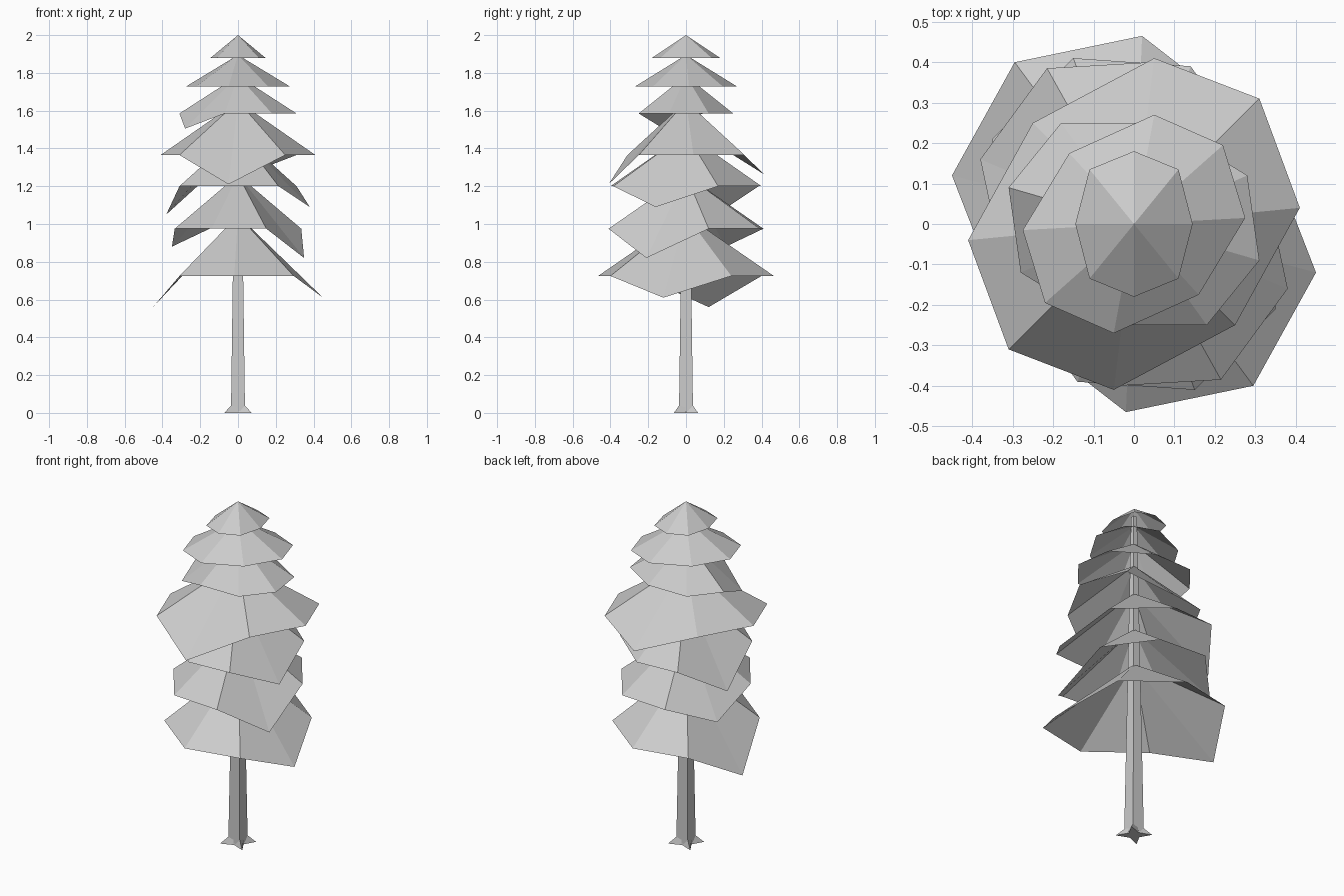
import bpy
import bmesh

if "Cube" in bpy.data.objects:
    bpy.data.objects.remove(bpy.data.objects["Cube"])

grey = bpy.data.materials.new("plain_grey")
grey.diffuse_color = (0.6, 0.6, 0.6, 1)
grey.use_nodes = True
grey.node_tree.nodes["Principled BSDF"].inputs["Base Color"].default_value = grey.diffuse_color


def add_mesh(name, verts, faces, recalc=False):
    mesh = bpy.data.meshes.new(name)
    mesh.from_pydata(verts, [], faces)
    if recalc:
        bm = bmesh.new()
        bm.from_mesh(mesh)
        bmesh.ops.recalc_face_normals(bm, faces=bm.faces)
        bm.to_mesh(mesh)
        bm.free()
    mesh.materials.append(grey)
    obj = bpy.data.objects.new(name, mesh)
    bpy.context.collection.objects.link(obj)
    return obj


def branch_tier(name, apex, rim, half, droops):
    """Open canopy of four folded sheets. half = ridge, corner, ridge, corner;
    the other half is the same outline turned by 180 degrees.
    droops = heights the four sheet corners hang below the rim."""
    outline = half + [(-x, -y) for x, y in half]
    verts = [(0, 0, apex)]
    for i, (x, y) in enumerate(outline):
        drop = droops[i // 2] if i % 2 else 0
        verts.append((x, y, rim - drop))
    faces = []
    for i in range(8):
        faces.append((0, i + 1, (i + 1) % 8 + 1))
    return add_mesh(name, verts, faces)


# Branch tiers from bottom to top
tiers = [
    (1.046, 0.725, [(.295, -.40), (.45, -.12), (.31, .24), (.02, .465)], (.115, 0, .165, 0)),
    (1.26, 0.975, [(.15, -.41), (.35, -.21), (.335, .12), (.14, .39)], (.155, 0, .095, 0)),
    (1.48, 1.20, [(.215, -.385), (.38, -.16), (.31, .17), (.04, .40)], (.11, 0, .15, 0)),
    (1.65, 1.365, [(.25, -.25), (.41, .04), (.31, .31), (.05, .41)], (0, .10, 0, .155)),
    (1.785, 1.585, [(.31, -.09), (.28, .12), (.07, .25), (-.18, .25)], (0, 0, .08, 0)),
    (1.895, 1.728, [(.16, -.175), (.275, .015), (.22, .195), (.05, .27)], (0, 0, 0, 0)),
    (2.0, 1.88, [(.145, 0), (.11, .135), (0, .18), (-.11, .135)], (0, 0, 0, 0)),
]
for n, (apex, rim, half, droops) in enumerate(tiers):
    branch_tier(f"branch_tier_{n + 1}", apex, rim, half, droops)


def square(h, z):
    return [(-h, -h, z), (h, -h, z), (h, h, z), (-h, h, z)]


# Square tapered trunk
sides = [(i, (i + 1) % 4, (i + 1) % 4 + 4, i + 4) for i in range(4)]
add_mesh("trunk", square(.037, .01) + square(.011, 1.95),
         sides + [(3, 2, 1, 0), (4, 5, 6, 7)], True)

# Star of four roots, one at each trunk corner
tips = [(-1, -1), (1, -1), (1, 1), (-1, 1)]
notches = [(0, -1), (1, 0), (0, 1), (-1, 0)]
star_low, star_high = [], []
for (tx, ty), (nx, ny) in zip(tips, notches):
    star_low += [(tx * .072, ty * .064, 0), (nx * .036, ny * .036, 0)]
    star_high += [(tx * .036, ty * .036, .04), (nx * .036, ny * .036, .03)]
root_faces = [(i, (i + 1) % 8, (i + 1) % 8 + 8, i + 8) for i in range(8)]
add_mesh("roots", star_low + star_high,
         root_faces + [tuple(range(8)), tuple(range(8, 16))], True)
